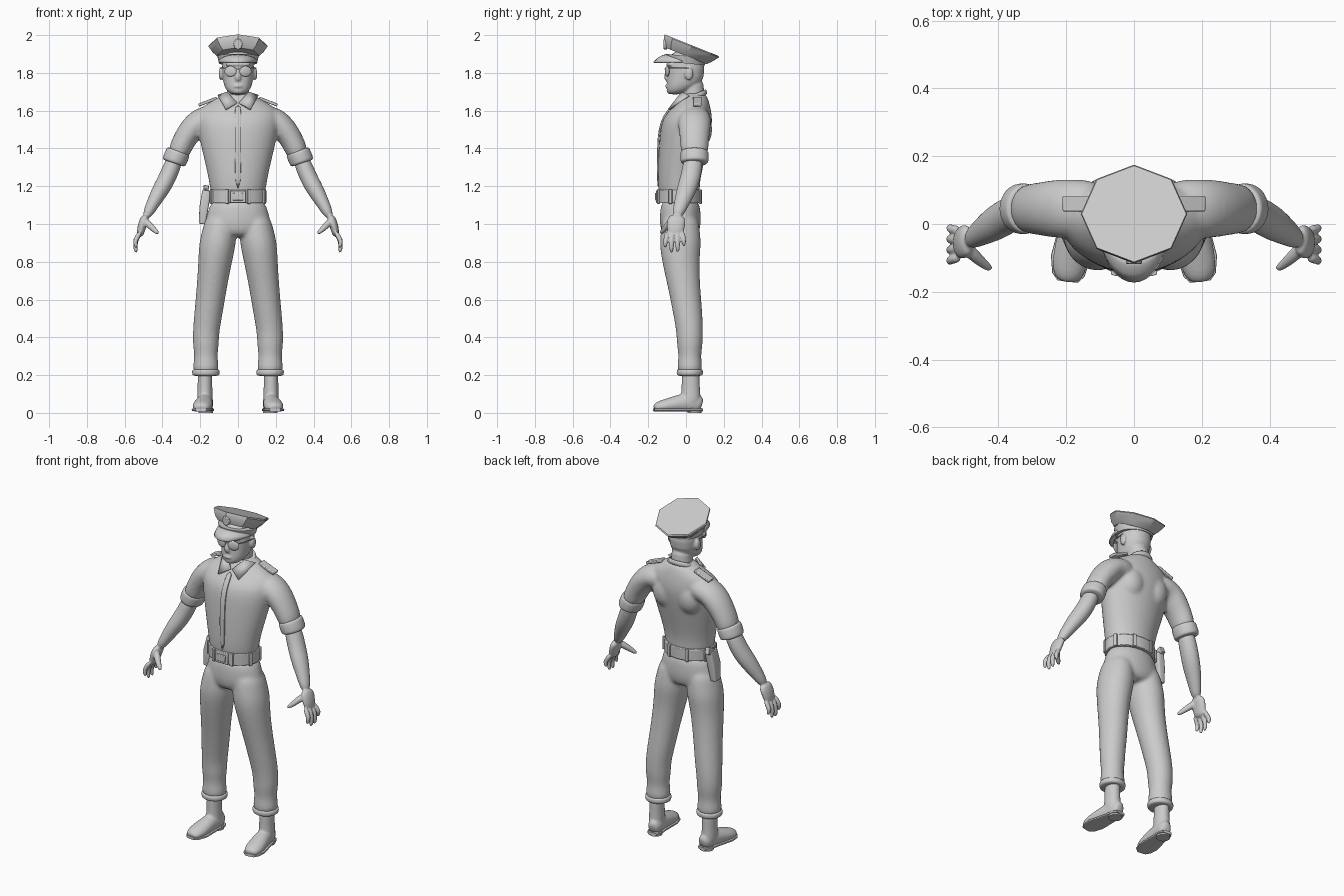
import bpy, bmesh
from math import sin, cos, pi, radians, atan2, copysign
from mathutils import Vector, Matrix, Euler

if "Cube" in bpy.data.objects:
    bpy.data.objects.remove(bpy.data.objects["Cube"])

X, Y, Z = Vector((1, 0, 0)), Vector((0, 1, 0)), Vector((0, 0, 1))
colour = (.6, .6, .6, 1)
grey = bpy.data.materials.new("plain grey")
grey.use_nodes = True
grey.diffuse_color = colour
grey.node_tree.nodes["Principled BSDF"].inputs["Base Color"].default_value = colour


def clamp(value, low, high):
    return max(low, min(high, value))


def loft(bm, rings, across=None, sides=20, power=1, mirror=1, slope=0):
    """Closed skin over rings (x, y, z, radius, depth); upright unless across is given."""
    centres = [Vector(ring[:3]) for ring in rings]
    loops = []
    for i, (centre, ring) in enumerate(zip(centres, rings)):
        along, u = Z, Y
        if across:
            along = (centres[min(i + 1, len(rings) - 1)] - centres[max(i - 1, 0)]).normalized()
            u = (across - along * across.dot(along)).normalized()
        v = u.cross(along)
        loop = []
        for k in range(sides):
            c, s = cos(2 * pi * k / sides), sin(2 * pi * k / sides)
            c, s = copysign(abs(c) ** power, c), copysign(abs(s) ** power, s)
            co = centre + v * ring[3] * c + (u + Z * slope) * ring[4] * s
            co.x *= mirror
            loop.append(bm.verts.new(co))
        loops.append(loop)
    for low, high in zip(loops, loops[1:]):
        for k in range(sides):
            following = (k + 1) % sides
            bm.faces.new((low[k], low[following], high[following], high[k]))
    bm.faces.new(loops[0])
    bm.faces.new(loops[-1])


def upright(bm, rows, **options):
    """Stack of level rings on the centre line: (height, y, half width, half depth)."""
    loft(bm, [(0, y, z, width, depth) for z, y, width, depth in rows], **options)


def arm(bm, rows, depth, mirror):
    """Rings (x, height, radius) along the arm, which swings forward below the elbow."""
    loft(bm, [(x, .045 - .36 * (1.3 - clamp(z, 1.02, 1.3)), z, r, r * depth) for x, z, r in rows],
         across=Y, mirror=mirror)


def leg(bm, rows, mirror):
    """Rings (height, radius) down the leg, which spreads outward and leans back."""
    loft(bm, [(min(.17, .095 + .13 * (1 - z)), clamp(.02 - .14 * (z - .45), -.03, .02), z,
               r, r * (.9 + z / 4)) for z, r in rows], mirror=mirror)


def ball(bm, location, scale, turn=0):
    bmesh.ops.create_uvsphere(bm, u_segments=20, v_segments=12, radius=1, matrix=Matrix.LocRotScale(
        Vector(location), Euler((0, 0, turn)), Vector(scale)))


def box(bm, location, size, turn=(0, 0, 0)):
    bmesh.ops.create_cube(bm, size=1, matrix=Matrix.LocRotScale(
        Vector(location), Euler(turn), Vector(size)))


def finish(bm, name, subdivide=0, voxel=0, smooth=0, bevel=0, thickness=0):
    """Turn the mesh into a named object, with the modifiers that are asked for."""
    bmesh.ops.recalc_face_normals(bm, faces=bm.faces[:])
    mesh = bpy.data.meshes.new(name)
    bm.to_mesh(mesh)
    bm.free()
    mesh.materials.append(grey)
    part = bpy.data.objects.new(name, mesh)
    bpy.context.collection.objects.link(part)
    bpy.ops.object.select_all(action='DESELECT')
    part.select_set(True)
    bpy.context.view_layer.objects.active = part
    if subdivide:
        mesh.shade_smooth()
        modifier = part.modifiers.new("subdivision", 'SUBSURF')
        modifier.levels = modifier.render_levels = subdivide
    else:
        bpy.ops.object.shade_smooth_by_angle(angle=radians(35))
    if voxel:
        modifier = part.modifiers.new("blend", 'REMESH')
        modifier.mode = 'VOXEL'
        modifier.voxel_size = voxel
        modifier.use_smooth_shade = True
    if smooth:
        modifier = part.modifiers.new("soften", 'SMOOTH')
        modifier.iterations = smooth
    if thickness:
        modifier = part.modifiers.new("thickness", 'SOLIDIFY')
        modifier.thickness = thickness
        modifier.offset = 0
    if bevel:
        modifier = part.modifiers.new("edges", 'BEVEL')
        modifier.width = bevel
        modifier.segments = 2


# Shirt: torso, shoulder blades and both sleeves blended into one skin
bm = bmesh.new()
upright(bm, [(1.11, -.03, .14, .11), (1.2, -.04, .15, .11), (1.3, -.03, .17, .12), (1.5, 0, .22, .14),
             (1.57, .01, .22, .13), (1.62, .03, .2, .1), (1.66, .04, .12, .08), (1.7, .04, .06, .06)])
for side in (1, -1):
    arm(bm, [(.08, 1.56, .07), (.19, 1.56, .07), (.24, 1.51, .07), (.29, 1.44, .06), (.33, 1.34, .06)],
        depth=1.25, mirror=side)
    ball(bm, (side * .08, .07, 1.5), (.08, .07, .1))
finish(bm, "shirt", subdivide=2, voxel=.01, smooth=5)

# Shirt placket
bm = bmesh.new()
loft(bm, [(0, y, z, .005, .016) for y, z in ((-.148, 1.18), (-.15, 1.4), (-.142, 1.5), (-.12, 1.57), (-.07, 1.63))],
     across=X, power=.4)
finish(bm, "placket", subdivide=1)

# Trousers: hips and both legs blended into one skin
bm = bmesh.new()
upright(bm, [(1.15, -.03, .14, .1), (1.05, -.03, .165, .11), (1, -.03, .18, .11),
             (.95, -.03, .16, .1), (.93, -.03, .1, .07)])
for side in (1, -1):
    leg(bm, [(1.06, .08), (.97, .09), (.9, .1), (.8, .09), (.65, .08), (.5, .075), (.42, .07),
             (.36, .07), (.3, .06), (.25, .07), (.2, .066)], mirror=side)
finish(bm, "trousers", subdivide=2, voxel=.01, smooth=4)

# Head: skull, jaw, neck, nose, lips, chin, brow and ears blended into one skin
bm = bmesh.new()
upright(bm, [(1.685, -.06, .03, .03), (1.7, -.045, .056, .057), (1.73, -.02, .075, .085),
             (1.77, 0, .082, .1), (1.87, 0, .09, .1), (1.92, 0, .06, .07)], power=.9)
upright(bm, [(1.6, .05, .06, .06), (1.7, .035, .06, .06), (1.78, .035, .06, .06)])
loft(bm, [(0, -.085, 1.83, .01, .012), (0, -.107, 1.78, .016, .018), (0, -.095, 1.755, .014, .018)], across=X)
ball(bm, (0, -.083, 1.705), (.03, .02, .018))
ball(bm, (0, -.1, 1.73), (.026, .01, .008))
ball(bm, (0, -.08, 1.845), (.07, .025, .014))
for side in (1, -1):
    ball(bm, (side * .09, .015, 1.795), (.012, .023, .034))
finish(bm, "head", subdivide=1, voxel=.006, smooth=2)

# Sunglasses: two lenses, temples and a bridge
bm = bmesh.new()
for side in (1, -1):
    ball(bm, (side * .04, -.1, 1.808), (.033, .008, .028), turn=side * .3)
    loft(bm, [(x, y, 1.825, .003, .003) for x, y in ((.07, -.09), (.088, -.06), (.096, .015))],
         across=Z, sides=8, mirror=side)
box(bm, (0, -.11, 1.82), (.03, .006, .006))
finish(bm, "sunglasses")

# Cap band
bm = bmesh.new()
upright(bm, [(1.85, 0, .1, .1), (1.89, 0, .11, .108)], sides=32, slope=-.1)
finish(bm, "cap_band")

# Eight-sided cap crown, tilted toward the back
bm = bmesh.new()
upright(bm, [(1.89, 0, .113, .11), (1.91, .01, .135, .127), (1.94, .03, .157, .145), (1.947, .03, .154, .142)],
        sides=8, slope=-.4)
finish(bm, "cap_crown")

# Cap visor: a half ring sloping down to the front
bm = bmesh.new()
rows = []
for step in (0, 1 / 3, 2 / 3, 1):
    angles = [pi + pi * k / 20 for k in range(1, 20)]
    rows.append([bm.verts.new((.1 * cos(a), (.1 + .07 * step) * sin(a),
                               1.855 - .04 * sin(a) * (1 - step * step))) for a in angles])
for inner, outer in zip(rows, rows[1:]):
    for k in range(len(inner) - 1):
        bm.faces.new((inner[k], inner[k + 1], outer[k + 1], outer[k]))
finish(bm, "cap_visor", thickness=.008)

# Cap badge
bm = bmesh.new()
loft(bm, [(0, y, 1.952, .03, .025) for y in (-.1, -.118)], across=X, sides=8)
finish(bm, "cap_badge", bevel=.005)

# Collar stand
bm = bmesh.new()
upright(bm, [(1.645, .035, .09, .08), (1.67, .035, .084, .078), (1.69, .037, .068, .068), (1.68, .037, .06, .06)],
        slope=.4)
finish(bm, "collar", subdivide=1)

for side, name in ((1, "left"), (-1, "right")):
    # Folded collar flap
    bm = bmesh.new()
    corners = ((.006, -.06, 1.64), (.066, -.09, 1.606), (.106, .015, 1.68), (.055, -.02, 1.697))
    bm.faces.new([bm.verts.new((side * x, y, z)) for x, y, z in corners])
    bmesh.ops.triangulate(bm, faces=bm.faces[:])
    finish(bm, name + "_collar_flap", thickness=.012)

    # Shoulder strap
    bm = bmesh.new()
    box(bm, (side * .16, .06, 1.648), (.105, .046, .016), turn=(0, side * .37, 0))
    finish(bm, name + "_shoulder_strap", bevel=.004)

    # Rolled sleeve cuff
    bm = bmesh.new()
    arm(bm, [(.314, 1.39, .06), (.317, 1.38, .066), (.338, 1.33, .066), (.341, 1.32, .06)],
        depth=1.15, mirror=side)
    finish(bm, name + "_sleeve_cuff", subdivide=2)

    # Forearm and palm, then four fingers of uneven length and a thumb
    bm = bmesh.new()
    arm(bm, [(.32, 1.38, .045), (.37, 1.25, .047), (.41, 1.18, .046), (.45, 1.11, .035), (.49, 1.03, .024)],
        depth=1.15, mirror=side)
    arm(bm, [(.485, 1.05, .024), (.51, .99, .024), (.52, .93, .018)], depth=2.1, mirror=side)
    for k in range(4):
        root, spread = -.1 + .027 * k, -.11 + .033 * k
        tip = .845 + .014 * (k - 1.4) ** 2
        loft(bm, [(.515, root, .96, .014, .014), (.54, (root + spread) / 2, .92, .014, .014),
                  (.545, spread, tip + .03, .012, .012), (.538, spread, tip, .009, .009)],
             across=Y, sides=12, mirror=side)
    loft(bm, [(.505, -.06, 1.025, .02, .02), (.475, -.09, 1, .02, .02), (.445, -.117, .97, .015, .015),
              (.42, -.135, .948, .01, .01)], across=Y, sides=12, mirror=side)
    finish(bm, name + "_forearm_and_hand", subdivide=2, voxel=.005, smooth=2)

    # Trouser hem
    bm = bmesh.new()
    leg(bm, [(.232, .065), (.226, .074), (.204, .074), (.194, .066)], mirror=side)
    finish(bm, name + "_trouser_hem", subdivide=2)

    # Boot: shaft blended with a foot that turns slightly outward
    foot = [(.086, .04, .026), (.06, .05, .04), (0, .055, .042), (-.1, .038, .056), (-.15, .03, .046), (-.17, .02, .028)]
    bm = bmesh.new()
    loft(bm, [(.175, .025, z, r, r * 1.25) for z, r in ((.25, .04), (.15, .038), (.09, .042), (.03, .042))],
         mirror=side)
    loft(bm, [(.175 - y / 8, y, height, height, width) for y, height, width in foot], across=X, mirror=side)
    for vert in bm.verts:
        vert.co.z = max(vert.co.z, .012)
    finish(bm, name + "_boot", subdivide=2, voxel=.007, smooth=3)

    # Sole and heel
    bm = bmesh.new()
    loft(bm, [(.175 - y / 8, y, .016, .008, width + .002) for y, height, width in foot],
         across=X, power=.5, mirror=side)
    loft(bm, [(.17, .045, z, .038, .038) for z in (0, .025)], mirror=side)
    finish(bm, name + "_sole")

# Belt
bm = bmesh.new()
upright(bm, [(z, -.035, .15, .118) for z in (1.11, 1.18)], sides=40)
finish(bm, "belt", bevel=.004)

# Belt loops, spaced evenly around the belt
bm = bmesh.new()
for k in range(8):
    c, s = cos(pi * (k + .5) / 4), sin(pi * (k + .5) / 4)
    box(bm, (.152 * c, -.035 + .12 * s, 1.145), (.012, .02, .076), turn=(0, 0, atan2(s / .118, c / .15)))
finish(bm, "belt_loops", bevel=.003)

# Belt buckle
bm = bmesh.new()
box(bm, (0, -.152, 1.145), (.085, .014, .066))
box(bm, (0, -.158, 1.145), (.055, .014, .04))
finish(bm, "belt_buckle", bevel=.004)

# Holster with pistol grip on the right hip
bm = bmesh.new()
loft(bm, [(-.165, 0, 1.175, .024, .034), (-.18, -.01, 1.09, .024, .036), (-.19, -.01, 1, .018, .026)],
     across=Y, sides=24, power=.35)
box(bm, (-.17, .018, 1.178), (.028, .05, .04), turn=(.4, .1, 0))
finish(bm, "holster", bevel=.003)
